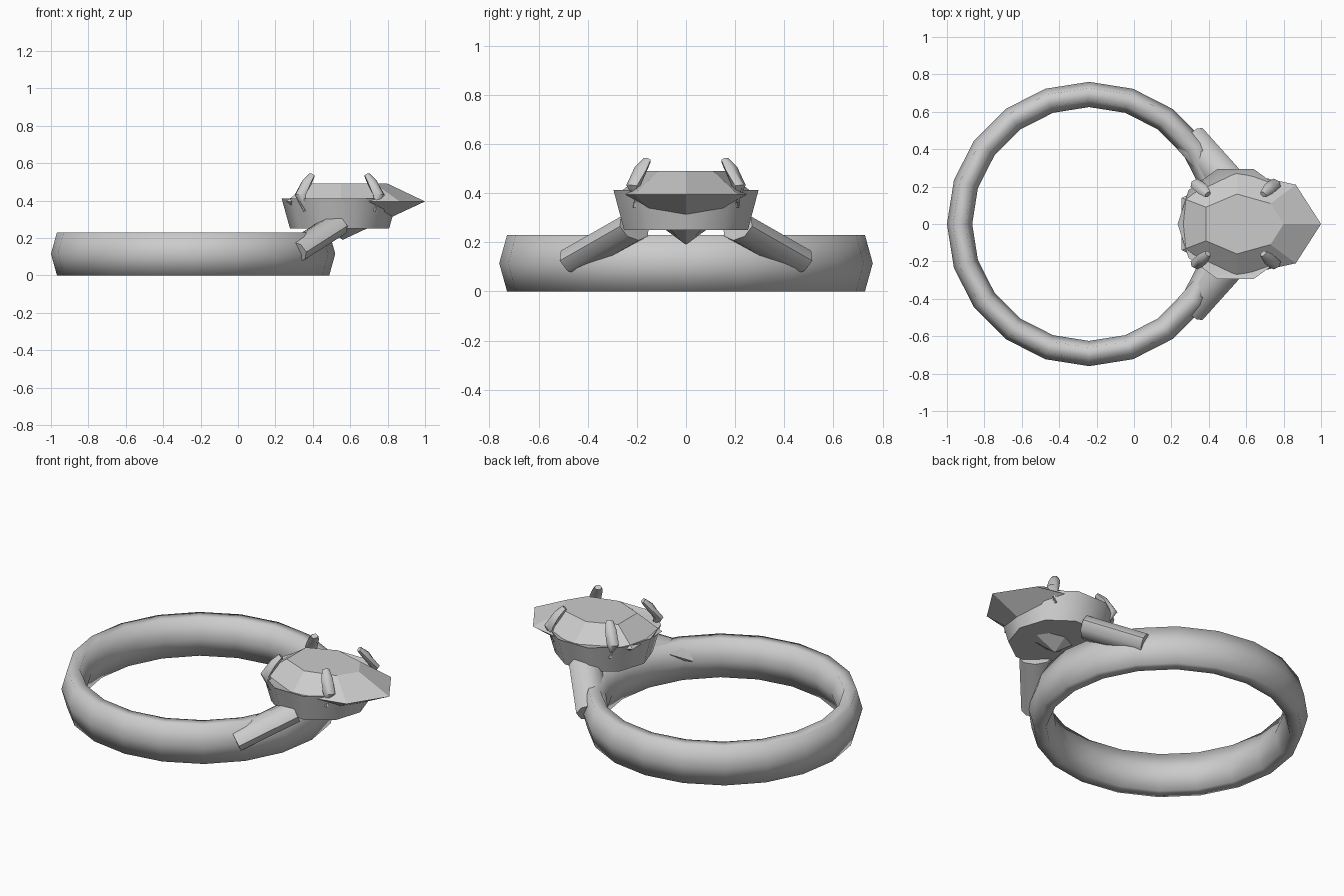
import bpy, math
from mathutils import Vector

if "Cube" in bpy.data.objects:
    bpy.data.objects.remove(bpy.data.objects["Cube"])

metal = bpy.data.materials.new("light grey")
metal.diffuse_color = (0.6, 0.6, 0.6, 1)
metal.use_nodes = True
metal.node_tree.nodes["Principled BSDF"].inputs["Base Color"].default_value = metal.diffuse_color
CX = 0.543  # centre of the stone setting


def make(name, verts, faces, smooth=None):
    me = bpy.data.meshes.new(name)
    me.from_pydata(verts, [], faces)
    me.materials.append(metal)
    ob = bpy.data.objects.new(name, me)
    bpy.context.collection.objects.link(ob)
    bpy.ops.object.select_all(action='DESELECT')
    ob.select_set(True)
    bpy.context.view_layer.objects.active = ob
    bpy.ops.object.mode_set(mode='EDIT')
    bpy.ops.mesh.select_all(action='SELECT')
    bpy.ops.mesh.normals_make_consistent(inside=False)
    bpy.ops.object.mode_set(mode='OBJECT')
    if smooth:
        bpy.ops.object.shade_smooth_by_angle(angle=math.radians(smooth))
    return ob


def bridge(rings, caps=True, closed=False):
    """Join equal rings of points into quads."""
    n = len(rings[0])
    verts = [p for r in rings for p in r]
    faces = []
    for k in range(len(rings) if closed else len(rings) - 1):
        a, b = k * n, ((k + 1) % len(rings)) * n
        faces += [(a + i, a + (i + 1) % n, b + (i + 1) % n, b + i) for i in range(n)]
    if caps and not closed:
        faces += [tuple(range(n))[::-1], tuple(range(len(verts) - n, len(verts)))]
    return verts, faces


def circle(cx, r, z, n):
    return [(cx + r * math.cos(2 * math.pi * i / n), r * math.sin(2 * math.pi * i / n), z)
            for i in range(n)]


def tube(path, sizes, n):
    """Flattened tube: sizes are (horizontal, other) half widths at each point."""
    pts = [Vector(p) for p in path]
    rings = []
    for i, p in enumerate(pts):
        d = (pts[min(i + 1, len(pts) - 1)] - pts[max(i - 1, 0)]).normalized()
        u = d.cross(Vector((0, 0, 1))).normalized()
        v = u.cross(d)
        w, h = sizes[i]
        rings.append([tuple(p + u * w * math.cos(2 * math.pi * k / n)
                            + v * h * math.sin(2 * math.pi * k / n)) for k in range(n)])
    return bridge(rings)


# Band: six-point section, twenty segments
section = [(0.76, 0.115), (0.728, 0.23), (0.66, 0.23), (0.625, 0.115), (0.66, 0), (0.728, 0)]
make("band", *bridge([circle(-0.24, r, z, 20) for r, z in section], closed=True), smooth=80)

# Cup under the stone
cup = [(0.12, 0.25), (0.265, 0.25), (0.31, 0.412), (0.275, 0.40)]
make("cup", *bridge([circle(CX, r, z, 10) for r, z in cup]), smooth=75)

# Pear-shaped faceted stone: table, girdle, lower point
def mirrored(half, z):
    return [(x, y, z) for x, y in half] + [(x, -y, z) for x, y in half[:0:-1]]

table = mirrored([(0.8, 0), (0.73, 0.11), (0.55, 0.16), (0.385, 0.09)], 0.49)
girdle = mirrored([(1.0, 0), (0.865, 0.21), (0.55, 0.28), (0.255, 0.14)], 0.395)
v, f = bridge([table, girdle], caps=False)
f.append(tuple(range(7)))
f += [(7 + i, 7 + (i + 1) % 7, 14) for i in range(7)]
make("stone", v + [(0.56, 0, 0.19)], f)

# Shoulders joining the band to the cup
for s, side in ((1, "back"), (-1, "front")):
    path = [(0.30, 0.455 * s, 0.125), (0.52, 0.21 * s, 0.265)]
    make("shoulder_" + side, *tube(path, [(0.088, 0.062)] * 2, 8), smooth=50)

# Four bent claws
for sx in (1, -1):
    for sy in (1, -1):
        path = [(CX + sx * 0.185, sy * 0.205, 0.345), (CX + sx * 0.21, sy * 0.215, 0.43),
                (CX + sx * 0.175, sy * 0.185, 0.495), (CX + sx * 0.148, sy * 0.158, 0.535)]
        sizes = [(0.012, 0.012), (0.034, 0.026), (0.032, 0.024), (0.02, 0.015)]
        make("claw", *tube(path, sizes, 6), smooth=60)
